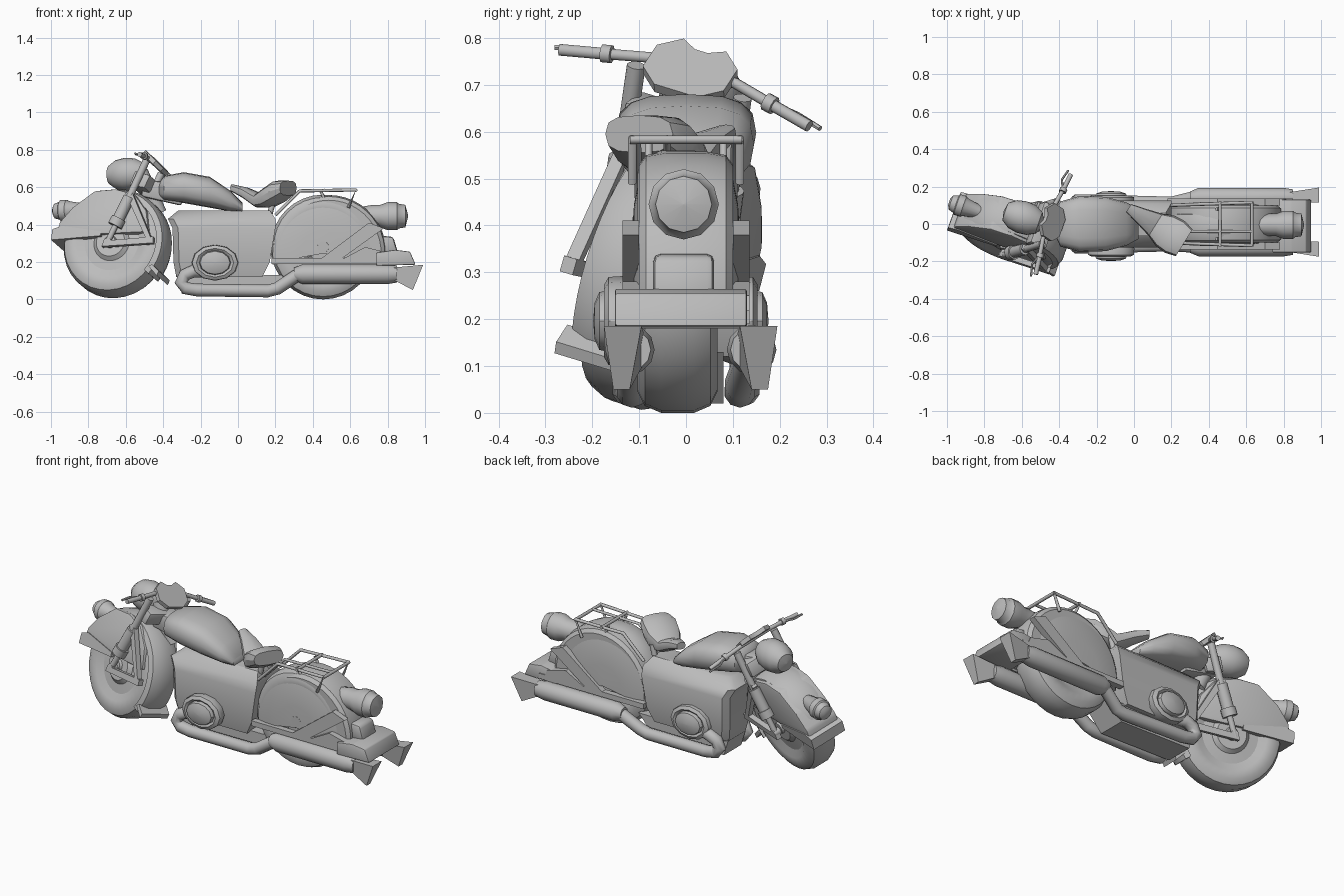
import bpy, bmesh
from math import sin, cos, pi, radians, copysign
from mathutils import Matrix, Vector

cube = bpy.data.objects.get("Cube")
if cube:
    bpy.data.objects.remove(cube)

grey = bpy.data.materials.new("plain_grey")
grey.use_nodes = True
grey.diffuse_color = (0.5, 0.5, 0.5, 1)
grey.node_tree.nodes["Principled BSDF"].inputs["Base Color"].default_value = (0.5, 0.5, 0.5, 1)

I = Matrix()
# Steered frame: origin at the front axle, turned about the raked steering axis
STEER = Matrix.Translation((-0.655, -0.05, 0.285)) @ Matrix.Rotation(
    radians(-25), 4, Vector((sin(radians(41)), 0, cos(radians(41)))))


def finish(name, bm, frame=I, angle=35):
    bmesh.ops.recalc_face_normals(bm, faces=bm.faces)
    mesh = bpy.data.meshes.new(name)
    bm.to_mesh(mesh)
    bm.free()
    mesh.materials.append(grey)
    ob = bpy.data.objects.new(name, mesh)
    bpy.context.collection.objects.link(ob)
    ob.matrix_world = frame
    bpy.ops.object.select_all(action='DESELECT')
    ob.select_set(True)
    bpy.context.view_layer.objects.active = ob
    bpy.ops.object.shade_smooth_by_angle(angle=radians(angle))
    return ob


def prism(name, pts, y0, y1, frame=I, bevel=0):
    """Side profile in x, z extruded along y."""
    bm = bmesh.new()
    face = bm.faces.new([bm.verts.new((x, y0, z)) for x, z in pts])
    out = bmesh.ops.extrude_face_region(bm, geom=[face])
    for v in out["geom"]:
        if isinstance(v, bmesh.types.BMVert):
            v.co.y = y1
    if bevel:
        bmesh.ops.bevel(bm, geom=bm.edges[:], offset=bevel, segments=2, affect='EDGES', profile=0.5)
    return finish(name, bm, frame)


def skin(name, rings, frame=I, angle=35):
    """Bridge equal rings of points into a capped surface."""
    bm = bmesh.new()
    rows = [[bm.verts.new(p) for p in ring] for ring in rings]
    n = len(rows[0])
    for a, b in zip(rows, rows[1:]):
        for i in range(n):
            j = (i + 1) % n
            bm.faces.new((a[i], a[j], b[j], b[i]))
    bm.faces.new(rows[0])
    bm.faces.new(rows[-1])
    bmesh.ops.remove_doubles(bm, verts=bm.verts, dist=0.0005)
    return finish(name, bm, frame, angle)


def lathe(name, profile, axis='Y', at=(0, 0, 0), frame=I, segs=32, squash=1):
    """Turn (radius, offset) pairs about the x or y axis."""
    rings = []
    for r, h in profile:
        circle = [(r * cos(2 * pi * i / segs), r * sin(2 * pi * i / segs) * squash) for i in range(segs)]
        rings.append([(c, h, s) if axis == 'Y' else (h, c, s) for c, s in circle])
    return skin(name, rings, frame @ Matrix.Translation(at))


def arch(name, section, start, end, at=(0, 0, 0), frame=I, steps=24):
    """Sweep a closed (radius, y) section through an arc about the y axis."""
    angles = [radians(start + (end - start) * i / steps) for i in range(steps + 1)]
    rings = [[(r * cos(a), y, r * sin(a)) for r, y in section] for a in angles]
    return skin(name, rings, frame @ Matrix.Translation(at))


def loft(name, rows, frame=I, n=16, angle=50):
    """Rounded sections (x, half width, bottom, top) strung along x."""
    def soft(v):
        return copysign(abs(v) ** 0.7, v)
    rings = [[(x, w * soft(cos(2 * pi * i / n)), (a + b) / 2 + (b - a) / 2 * soft(sin(2 * pi * i / n)))
              for i in range(n)] for x, w, a, b in rows]
    return skin(name, rings, frame, angle)


def tube(name, pts, r, frame=I, n=10):
    pts = [Vector(p) for p in pts]
    rings = []
    for i, p in enumerate(pts):
        d = (pts[min(i + 1, len(pts) - 1)] - pts[max(i - 1, 0)]).normalized()
        side = d.cross(Vector((0, 1, 0)) if abs(d.y) < 0.8 else Vector((0, 0, 1))).normalized()
        up = side.cross(d)
        rings.append([p + r * (side * cos(2 * pi * k / n) + up * sin(2 * pi * k / n)) for k in range(n)])
    return skin(name, rings, frame, angle=50)


def mirrored(pts):
    """Complete a half profile of (radius, y) pairs about y = 0."""
    return pts + [(r, -y) for r, y in reversed(pts)]


# Wheels
tyre = mirrored([(0.15, 0.06), (0.19, 0.083), (0.235, 0.085), (0.265, 0.07), (0.28, 0.035)])
hub = mirrored([(0.001, 0.1), (0.03, 0.1), (0.035, 0.085), (0.08, 0.085), (0.1, 0.065), (0.16, 0.06)])
lathe("front_tyre", tyre, frame=STEER)
lathe("front_hub", hub, frame=STEER)
REAR = (0.455, -0.018, 0.28)
lathe("rear_tyre", tyre, at=REAR)
lathe("rear_hub", hub, at=REAR)

# Front fender: round shell, flat side skirts and flared front lip
shell = [(0.26, 0.09), (0.29, 0.08), (0.305, 0.04), (0.305, -0.04), (0.29, -0.08), (0.26, -0.09)]
arch("front_fender", shell, -40, 165, frame=STEER)
prism("front_fender_skirt", [(-0.31, 0.04), (-0.29, 0.12), (-0.22, 0.2), (-0.1, 0.285), (0.02, 0.29),
      (0.13, 0.255), (0.2, 0.16), (0.22, 0.04)], -0.1, 0.1, STEER, 0.012)
prism("front_fender_lip", [(-0.33, 0.02), (-0.325, 0.08), (-0.27, 0.095), (-0.05, 0.055), (-0.05, 0.03)],
      -0.105, 0.105, STEER)
prism("front_fender_tail", [(0.275, -0.205), (0.285, -0.18), (0.245, -0.14), (0.225, -0.15)], -0.095, 0.09, STEER)

# Fender lamp and headlight
lathe("fender_lamp", [(0.02, -0.37), (0.04, -0.36), (0.05, -0.33), (0.058, -0.325), (0.058, -0.29),
      (0.05, -0.28), (0.035, -0.2), (0.02, -0.17)], 'X', (0.01, -0.005, 0.21), STEER, 16)
lathe("headlight", [(0.001, -0.11), (0.05, -0.1), (0.078, -0.06), (0.088, -0.01), (0.083, 0.045),
      (0.06, 0.09), (0.001, 0.12)], 'X', (0.05, -0.01, 0.395), STEER, 20)

# Fork, brackets and handlebar
for s, side in ((-1, "right"), (1, "left")):
    y = 0.125 * -s
    tube(side + "_fork_leg", [(-0.01, y, -0.03), (0.1, y, 0.21)], 0.016, STEER)
    tube(side + "_fork_upper", [(0.1, y, 0.21), (0.195, y, 0.43)], 0.02, STEER)
    tube(side + "_fork_sleeve", [(0.04, y, 0.085), (0.108, y, 0.23)], 0.032, STEER, 12)
    tube(side + "_fork_collar", [(0.035, y, 0.075), (0.055, y, 0.115)], 0.04, STEER, 12)
    prism(side + "_axle_bar", [(-0.03, -0.04), (-0.02, -0.01), (0.26, 0.0), (0.26, -0.035)],
          y - 0.015, y + 0.015, STEER)
    prism(side + "_fork_brace", [(0.26, -0.035), (0.225, -0.02), (0.09, 0.25), (0.12, 0.27)],
          y - 0.015, y + 0.015, STEER)
    tube(side + "_grip", [(0.205, y * 1.6, 0.434), (0.215, y * 2.35, 0.415)], 0.013, STEER)
    tube(side + "_grip_collar", [(0.205, y * 1.45, 0.438), (0.206, y * 1.62, 0.434)], 0.02, STEER)
    tube(side + "_lever", [(0.2, y * 1.6, 0.438), (0.18, y * 2, 0.43), (0.195, y * 2.5, 0.416)], 0.006, STEER, 6)
tube("handlebar", [(0.205, -0.2, 0.434), (0.19, -0.1, 0.455), (0.19, 0.1, 0.455), (0.205, 0.2, 0.434)], 0.012, STEER)
tube("axle", [(0, -0.14, -0.015), (0, 0.14, -0.015)], 0.022, STEER)
prism("fork_crown", [(0.1, 0.3), (0.13, 0.38), (0.22, 0.35), (0.19, 0.28)], -0.12, 0.12, STEER, 0.01)
panel = STEER @ Matrix.Translation((0.21, 0, 0.448)) @ Matrix.Rotation(radians(-45), 4, 'Y') \
    @ Matrix.Rotation(pi / 2, 4, 'Z')
prism("instrument_panel", [(-0.05, -0.07), (0.05, -0.07), (0.095, -0.03), (0.095, 0.04), (0.05, 0.08), (0.015, 0.06),
      (-0.015, 0.06), (-0.05, 0.08), (-0.095, 0.04), (-0.095, -0.03)], -0.012, 0.012, panel)

# Frame, tank and engine body with shoulders sloping in under the tank
tube("steering_head", [(-0.52, 0, 0.68), (-0.42, 0, 0.46)], 0.04, n=12)
prism("frame_neck", [(-0.52, 0.55), (-0.5, 0.64), (-0.3, 0.62), (-0.3, 0.5)], -0.055, 0.055, bevel=0.015)
sections = []
for x0, x1, z, w in ((-0.33, 0.13, 0.12, 0.105), (-0.345, 0.17, 0.2, 0.12), (-0.35, 0.2, 0.38, 0.125),
                     (-0.375, 0.2, 0.43, 0.11), (-0.32, 0.17, 0.475, 0.06)):
    c = 0.03
    sections.append([(x0, c - w, z), (x0 + c, -w, z), (x1, -w, z), (x1, w, z), (x0 + c, w, z), (x0, w - c, z)])
skin("engine_body", sections)
prism("belly_pan", [(-0.33, 0.13), (-0.3, 0.03), (0.15, 0.02), (0.25, 0.13)], -0.08, 0.08)
loft("fuel_tank", [(-0.425, 0.05, 0.55, 0.62), (-0.395, 0.12, 0.53, 0.66), (-0.29, 0.15, 0.515, 0.68),
     (-0.15, 0.145, 0.49, 0.655), (-0.04, 0.115, 0.47, 0.58), (0.025, 0.08, 0.465, 0.515)])

# Saddle, swung to one side on its post
SADDLE = Matrix.Translation((-0.02, 0.08, 0)) @ Matrix.Rotation(radians(-32), 4, 'Z')
loft("seat", [(-0.01, 0.025, 0.575, 0.615), (0.07, 0.045, 0.54, 0.6), (0.16, 0.07, 0.49, 0.565),
     (0.22, 0.095, 0.49, 0.6), (0.28, 0.1, 0.515, 0.635), (0.34, 0.085, 0.555, 0.635)], SADDLE, 12, 32)
for y in (-0.04, 0.04):
    tube("seat_post", [(0.16, y, 0.42), (0.19, y, 0.53)], 0.015)

# Rear fender with domed side discs, tail and bumper
outer = mirrored([(0.001, 0.1), (0.28, 0.1), (0.3, 0.085), (0.308, 0.04)])
arch("rear_fender", outer, -12, 192, (0.485, 0, 0.25))
dome = mirrored([(0.001, 0.118), (0.12, 0.116), (0.2, 0.111), (0.255, 0.1)])
arch("rear_fender_disc", dome, -10, 190, (0.455, 0, 0.245))
prism("rear_bumper", [(0.74, 0.18), (0.74, 0.25), (0.84, 0.265), (0.92, 0.255), (0.95, 0.185)], -0.152, 0.13, bevel=0.006)
prism("plate_holder", [(0.76, 0.25), (0.76, 0.34), (0.83, 0.335), (0.855, 0.25)], -0.07, 0.06, bevel=0.015)
lathe("tail_light", [(0.05, 0.66), (0.06, 0.72), (0.06, 0.76), (0.075, 0.8), (0.075, 0.85), (0.066, 0.86),
      (0.06, 0.895), (0.001, 0.91)], 'X', (0, -0.005, 0.445), segs=12)

# Parts repeated on both flanks; the left side's exhaust splays out further
for s, side, push, muffler, flare in ((-1, "right", 0, 0.12, 0.175), (1, "left", -0.022, 0.14, 0.195)):
    span = sorted((0.1 * s, 0.135 * s))
    prism(side + "_side_rail", [(0.18, 0.19), (0.18, 0.22), (0.85, 0.22), (0.85, 0.19)], *span)
    prism(side + "_fender_strut", [(0.42, 0.2), (0.7, 0.41), (0.78, 0.38), (0.53, 0.2)], *span)
    prism(side + "_tail_strut", [(0.53, 0.2), (0.68, 0.28), (0.8, 0.25), (0.82, 0.2)], *span)
    cover = [(0.11, 0.1), (0.125, 0.13), (0.122, 0.165), (0.1, 0.175), (0.085, 0.165),
             (0.08, 0.185), (0.05, 0.195), (0.001, 0.198)]
    lathe(side + "_engine_cover", [(r, h * s) for r, h in cover], at=(-0.123, push * s, 0.196), segs=12, squash=0.77)
    y = 0.125 * s
    tube(side + "_exhaust_pipe", [(-0.18, 0.1 * s, 0.15), (-0.24, y, 0.15), (-0.285, y, 0.13), (-0.305, y, 0.09),
         (-0.28, y, 0.06), (-0.22, y, 0.05), (0.16, 0.115 * s, 0.045), (0.21, 0.115 * s, 0.058),
         (0.31, muffler * s, 0.125), (0.36, muffler * s, 0.135)], 0.034)
    lathe(side + "_silencer", [(0.034, 0.3), (0.053, 0.345), (0.053, 0.8), (0.045, 0.85)], 'X',
          (0, muffler * s, 0.135), segs=12)
    skin(side + "_fishtail", [
        [(0.83, (muffler - 0.03) * s, 0.105), (0.83, (muffler + 0.03) * s, 0.105),
         (0.83, (muffler + 0.03) * s, 0.17), (0.83, (muffler - 0.03) * s, 0.17)],
        [(0.935, (flare - 0.055) * s, 0.05), (0.935, (flare - 0.02) * s, 0.05),
         (0.99, flare * s, 0.185), (0.99, (flare - 0.08) * s, 0.185)]])
    tube(side + "_rack_rail", [(0.2, 0.1 * s, 0.45), (0.33, 0.105 * s, 0.58), (0.63, 0.115 * s, 0.585),
         (0.59, 0.115 * s, 0.49)], 0.009, n=8)

# Luggage rack cross bars
tube("rack_centre_bar", [(0.2, -0.04, 0.45), (0.33, -0.04, 0.58), (0.63, -0.04, 0.585)], 0.008, n=8)
for x in (0.46, 0.63):
    tube("rack_cross_bar", [(x, -0.12, 0.583), (x, 0.12, 0.583)], 0.009, n=8)
for y in (-0.08, 0.08):
    tube("rack_leg", [(0.44, y, 0.583), (0.48, y, 0.5)], 0.008, n=8)
